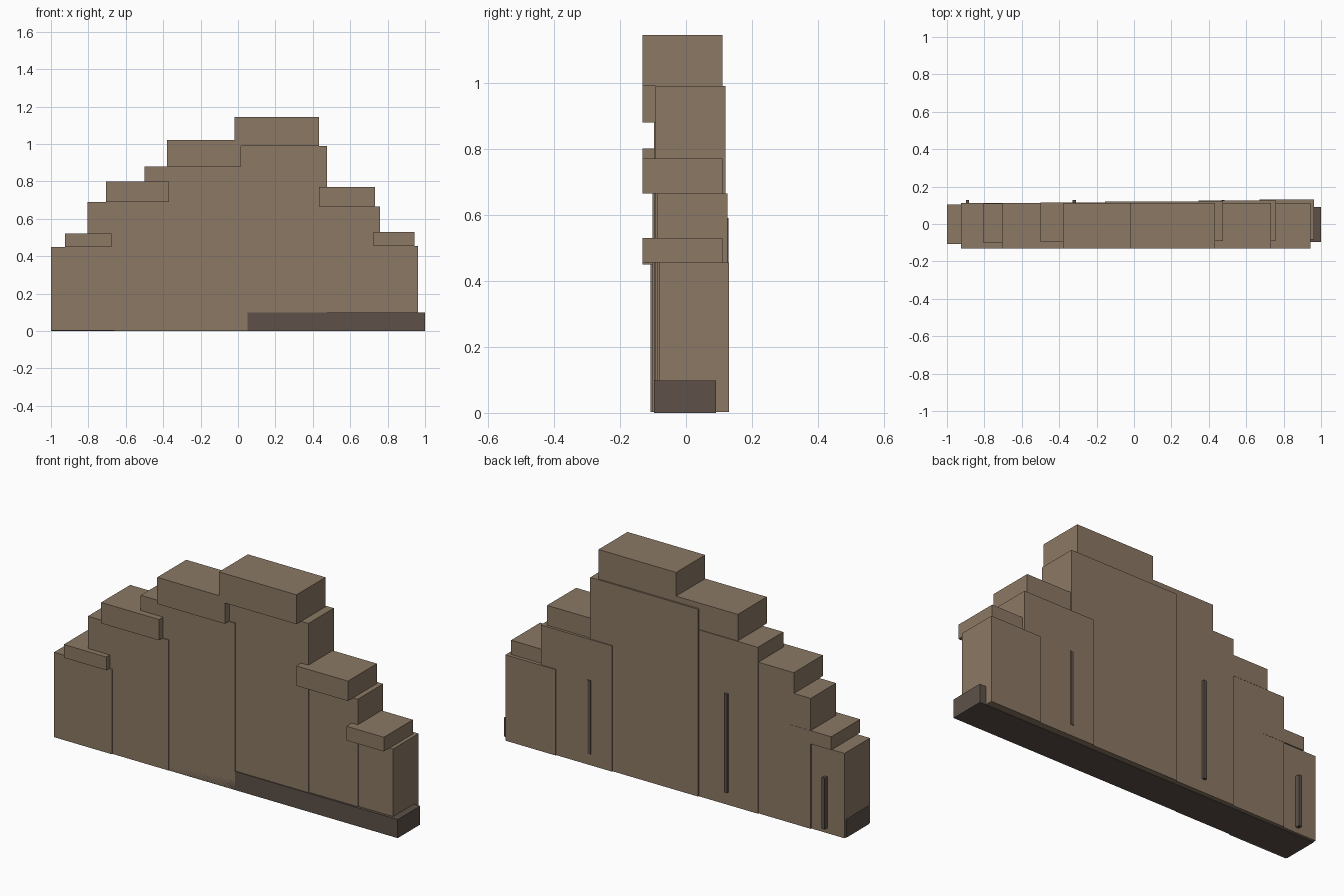
import bpy

cube = bpy.data.objects.get("Cube")
if cube:
    bpy.data.objects.remove(cube)


def make_material(name, rgb):
    mat = bpy.data.materials.new(name)
    mat.use_nodes = True
    color = (*rgb, 1)
    mat.diffuse_color = color
    mat.node_tree.nodes["Principled BSDF"].inputs["Base Color"].default_value = color
    return mat


rock = make_material("brown rock", (0.26, 0.19, 0.13))
dark = make_material("dark rock", (0.11, 0.083, 0.066))


def box(name, x, y, z, mat):
    """Box from (min, max) ranges on each axis."""
    bpy.ops.mesh.primitive_cube_add(size=1, location=[sum(r) / 2 for r in (x, y, z)])
    obj = bpy.context.object
    obj.name = name
    obj.scale = [r[1] - r[0] for r in (x, y, z)]
    bpy.ops.object.transform_apply(location=False, rotation=False, scale=True)
    obj.data.materials.append(mat)


# Overlapping rock slabs, each set slightly further back: left, right, top
slabs = [(-0.999, -0.66, 0.45), (-0.805, -0.335, 0.69), (-0.5, 0.05, 0.88),
         (-0.155, 0.475, 0.99), (0.345, 0.76, 0.665), (0.67, 0.963, 0.455)]
for i, (left, right, top) in enumerate(slabs):
    shift = 0.005 * i
    box(f"rock_slab_{i + 1}", (left, right), (shift - 0.107, shift + 0.105),
        (0.002, top), rock)

# Overhanging ledge on each slab: left, right, thickness
ledges = [(-0.925, -0.677, 0.07), (-0.707, -0.37, 0.11), (-0.38, 0.015, 0.14),
          (-0.02, 0.433, 0.155), (0.433, 0.733, 0.105), (0.725, 0.943, 0.075)]
for i, (left, right, height) in enumerate(ledges):
    top = slabs[i][2]
    box(f"ledge_{i + 1}", (left, right), (-0.131, 0.111), (top, top + height), rock)

# Dark footing along the whole length
box("footing", (-1, 1), (-0.097, 0.091), (0, 0.098), dark)

# Narrow upright seams running through the wall: centre, bottom, top
for i, (x, low, high) in enumerate([(-0.89, 0.03, 0.3), (-0.32, 0.07, 0.59),
                                    (0.476, 0.06, 0.45)]):
    box(f"seam_{i + 1}", (x - 0.009, x + 0.009), (-0.087, 0.128), (low, high), dark)
